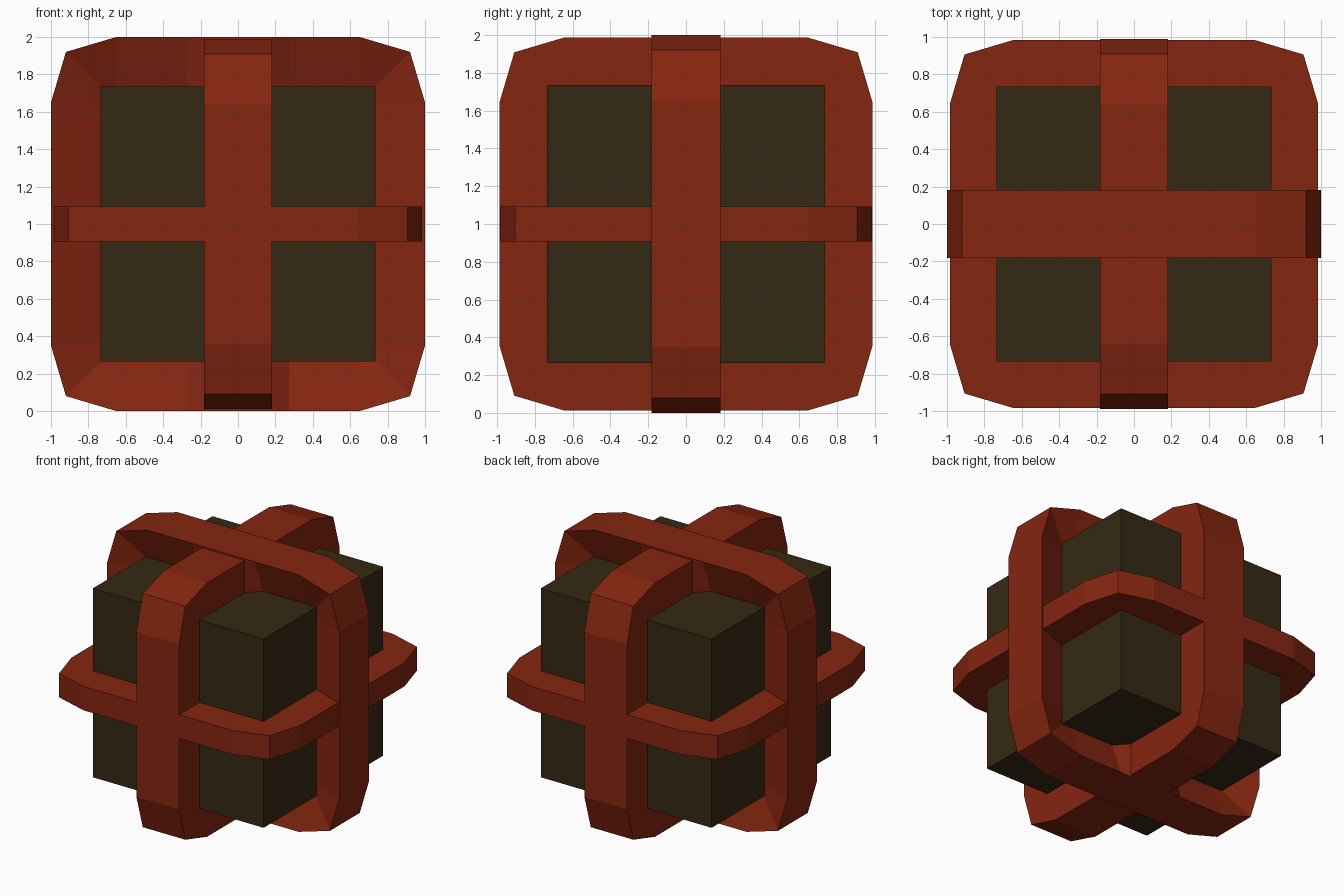
import bpy, bmesh
from mathutils import Vector

if "Cube" in bpy.data.objects:
    bpy.data.objects.remove(bpy.data.objects["Cube"])

CENTRE = Vector((0, 0, 1))
CORE = 0.735      # half size of the dark core
INNER = 0.73      # bands tuck slightly into the core


def material(name, colour):
    m = bpy.data.materials.new(name)
    m.diffuse_color = (*colour, 1)
    m.use_nodes = True
    m.node_tree.nodes["Principled BSDF"].inputs["Base Color"].default_value = m.diffuse_color
    return m


red = material("band red", (0.235, 0.019, 0.005))
dark = material("dark brown", (0.036, 0.022, 0.007))


def band(name, place, reach, half_w, inner_w, flared=False):
    """Closed band round the core; place maps (a, b, across) to x, y, z."""
    k, c = reach * 0.65, reach * 0.92
    # one quarter: right side, corner, top side (outer a, b, inner a, b, inner half width)
    corner = [(reach, k, INNER, k, inner_w), (c, c, INNER, INNER, inner_w),
              (k, reach, k, INNER, inner_w)]
    if flared:    # sides swell out where the band meets its crossing neighbour
        corner += [(0.275, reach, 0.275, INNER, inner_w),
                   (0.183, reach, 0.183, INNER, half_w)]

    def flip(pts, sx, sy):
        return [(p[0] * sx, p[1] * sy, p[2] * sx, p[3] * sy, p[4]) for p in pts]

    stations = (corner + flip(corner[::-1], -1, 1)
                + flip(corner, -1, -1) + flip(corner[::-1], 1, -1))
    bm = bmesh.new()
    rings = []
    for oa, ob, ia, ib, iw in stations:
        pts = [(oa, ob, -half_w), (oa, ob, half_w), (ia, ib, iw), (ia, ib, -iw)]
        rings.append([bm.verts.new(Vector(place(*p)) + CENTRE) for p in pts])
    for i, r in enumerate(rings):
        n = rings[(i + 1) % len(rings)]
        for j in range(4):
            q = (j + 1) % 4
            bm.faces.new((r[j], r[q], n[q], n[j]))
    bmesh.ops.recalc_face_normals(bm, faces=bm.faces)
    me = bpy.data.meshes.new(name)
    bm.to_mesh(me)
    bm.free()
    me.materials.append(red)
    bpy.context.collection.objects.link(bpy.data.objects.new(name, me))


# dark core cube
bpy.ops.mesh.primitive_cube_add(size=2 * CORE, location=CENTRE)
core = bpy.context.object
core.name = "core"
core.data.materials.append(dark)

# three crossing bands
band("side_band", lambda a, b, w: (a, w, b), 1.0, 0.183, 0.085, flared=True)
band("front_band", lambda a, b, w: (w, a, b), 0.988, 0.183, 0.183)
band("waist_band", lambda a, b, w: (a, b, w), 0.985, 0.093, 0.093)
